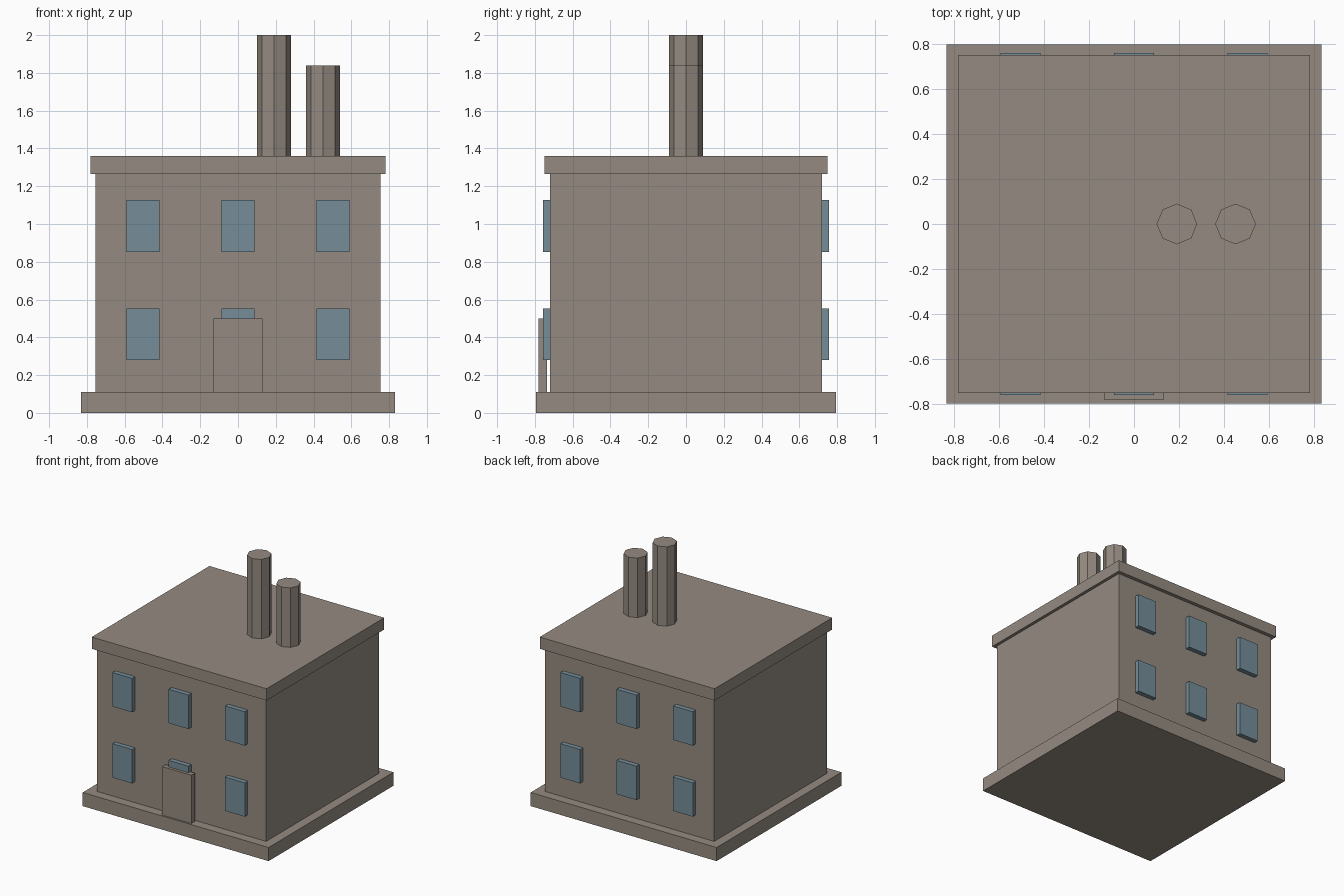
import bpy
import bmesh
from mathutils import Matrix, Vector

cube = bpy.data.objects.get("Cube")
if cube:
    bpy.data.objects.remove(cube, do_unlink=True)


def make_material(name, color):
    mat = bpy.data.materials.new(name)
    mat.use_nodes = True
    mat.diffuse_color = color
    mat.node_tree.nodes["Principled BSDF"].inputs["Base Color"].default_value = color
    return mat


stone = make_material("taupe stone", (0.30, 0.26, 0.22, 1))
glass = make_material("blue grey glass", (0.18, 0.27, 0.32, 1))


def finish(name, bm, mat):
    mesh = bpy.data.meshes.new(name)
    bm.to_mesh(mesh)
    bm.free()
    mesh.materials.append(mat)
    obj = bpy.data.objects.new(name, mesh)
    bpy.context.collection.objects.link(obj)
    return obj


def box(name, low, high, mat):
    low, high = Vector(low), Vector(high)
    bm = bmesh.new()
    place = Matrix.Translation((low + high) / 2) @ Matrix.Diagonal((*(high - low), 1))
    bmesh.ops.create_cube(bm, size=1, matrix=place)
    return finish(name, bm, mat)


def slab(name, half_x, half_y, bottom, top):
    return box(name, (-half_x, -half_y, bottom), (half_x, half_y, top), stone)


def chimney(name, x, top):
    radius, bottom = 0.09, 1.35
    bm = bmesh.new()
    bmesh.ops.create_cone(bm, cap_ends=True, segments=8, radius1=radius,
                          radius2=radius, depth=top - bottom,
                          matrix=Matrix.Translation((x, 0, (top + bottom) / 2)))
    return finish(name, bm, stone)


# Building mass: plinth, walls and overhanging flat roof
slab("plinth", 0.83, 0.795, 0, 0.11)
slab("walls", 0.755, 0.72, 0.11, 1.265)
slab("roof", 0.78, 0.75, 1.265, 1.36)

# Octagonal chimneys
chimney("tall_chimney", 0.19, 2.0)
chimney("short_chimney", 0.45, 1.84)

# Door, standing slightly proud of the wall
box("door", (-0.13, -0.78, 0.11), (0.13, -0.735, 0.5), stone)

# Three window columns on two floors, front and back
for side, y in (("front", -0.7175), ("back", 0.7175)):
    for floor, bottom, top in (("lower", 0.28, 0.553), ("upper", 0.853, 1.127)):
        for column, x in (("right", -0.503), ("middle", 0), ("left", 0.503)):
            box(f"{side}_{floor}_{column}_window",
                (x - 0.088, y - 0.04, bottom), (x + 0.088, y + 0.04, top), glass)
